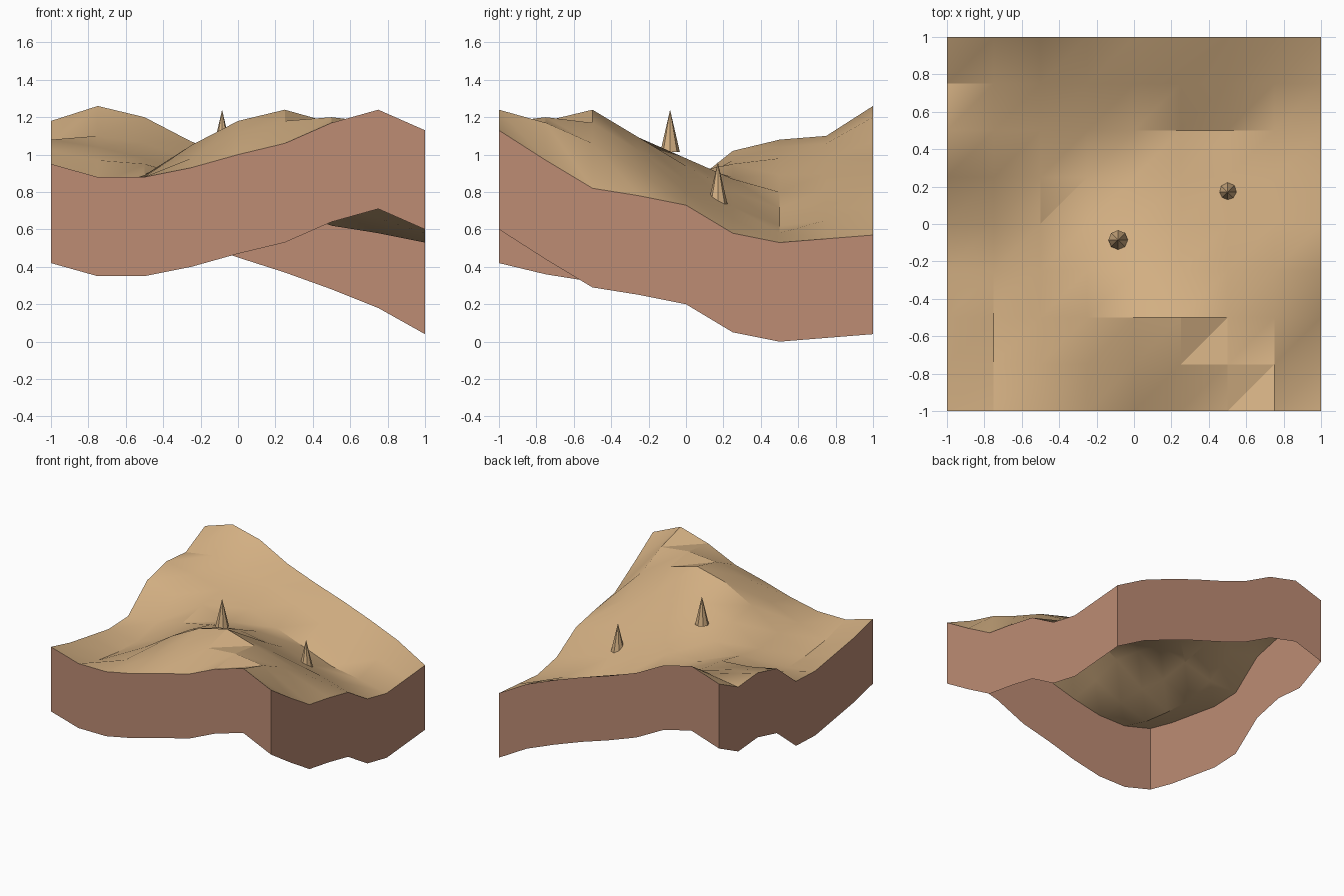
import bpy
import bmesh
from mathutils import Matrix, Vector
from math import radians

default_cube = bpy.data.objects.get("Cube")
if default_cube:
    bpy.data.objects.remove(default_cube, do_unlink=True)

# Ground heights in hundredths, one row per grid line from front to back
HEIGHTS = (
    (95, 88, 88, 93, 100, 106, 117, 124, 113),
    (89, 81, 88, 98, 112, 118, 120, 117, 97),
    (85, 78, 89, 105, 118, 124, 117, 106, 82),
    (81, 77, 86, 101, 109, 109, 102, 92, 78),
    (82, 83, 90, 95, 98, 94, 86, 80, 73),
    (102, 97, 95, 88, 87, 80, 72, 66, 58),
    (108, 104, 98, 89, 80, 71, 62, 58, 53),
    (106, 110, 106, 98, 90, 81, 72, 65, 55),
    (118, 126, 120, 107, 98, 90, 81, 71, 57),
)
CELLS = len(HEIGHTS) - 1
WALL_DEPTH = 0.53


def make_material(name, color):
    material = bpy.data.materials.new(name)
    material.use_nodes = True
    material.diffuse_color = color
    shader = material.node_tree.nodes["Principled BSDF"]
    shader.inputs["Base Color"].default_value = color
    shader.inputs["Roughness"].default_value = 0.9
    return material


def finish_object(name, bm, material):
    mesh = bpy.data.meshes.new(name)
    bm.to_mesh(mesh)
    bm.free()
    mesh.materials.append(material)
    obj = bpy.data.objects.new(name, mesh)
    bpy.context.collection.objects.link(obj)
    return obj


def ground_point(column, row):
    return Vector((2 * column / CELLS - 1,
                   2 * row / CELLS - 1,
                   HEIGHTS[row][column] / 100))


sand = make_material("sand", (0.65, 0.43, 0.225, 1))
clay = make_material("clay", (0.51, 0.262, 0.174, 1))

# Rolling ground surface, each cell split along the same diagonal
bm = bmesh.new()
grid = [[bm.verts.new(ground_point(column, row)) for column in range(CELLS + 1)]
        for row in range(CELLS + 1)]
for row in range(CELLS):
    for column in range(CELLS):
        near_left, near_right = grid[row][column:column + 2]
        far_left, far_right = grid[row + 1][column:column + 2]
        bm.faces.new((near_left, near_right, far_right))
        bm.faces.new((near_left, far_right, far_left))
ground = finish_object("ground_surface", bm, sand)
bpy.context.view_layer.objects.active = ground
ground.select_set(True)
bpy.ops.object.shade_smooth_by_angle(angle=radians(28))
ground.select_set(False)

# Cut earth walls that follow the ground edge, open underneath
steps = range(CELLS)
outline = [(i, 0) for i in steps]
outline += [(CELLS, i) for i in steps]
outline += [(CELLS - i, CELLS) for i in steps]
outline += [(0, CELLS - i) for i in steps]

bm = bmesh.new()
drop = Vector((0, 0, WALL_DEPTH))
upper = [bm.verts.new(ground_point(*cell)) for cell in outline]
lower = [bm.verts.new(vert.co - drop) for vert in upper]
for i in range(len(outline)):
    following = (i + 1) % len(outline)
    bm.faces.new((lower[i], lower[following], upper[following], upper[i]))
finish_object("earth_walls", bm, clay)


# Pointed rock spires standing on the ground
def add_spire(name, x, y, base, height=0.225, radius=0.052):
    bm = bmesh.new()
    bmesh.ops.create_cone(
        bm, cap_ends=True, segments=8, radius1=radius, radius2=0, depth=height,
        matrix=Matrix.Translation((x, y, base + height / 2)))
    finish_object(name, bm, sand)


add_spire("hill_spire", -0.085, -0.085, 1.015)
add_spire("valley_spire", 0.5, 0.17, 0.735)
